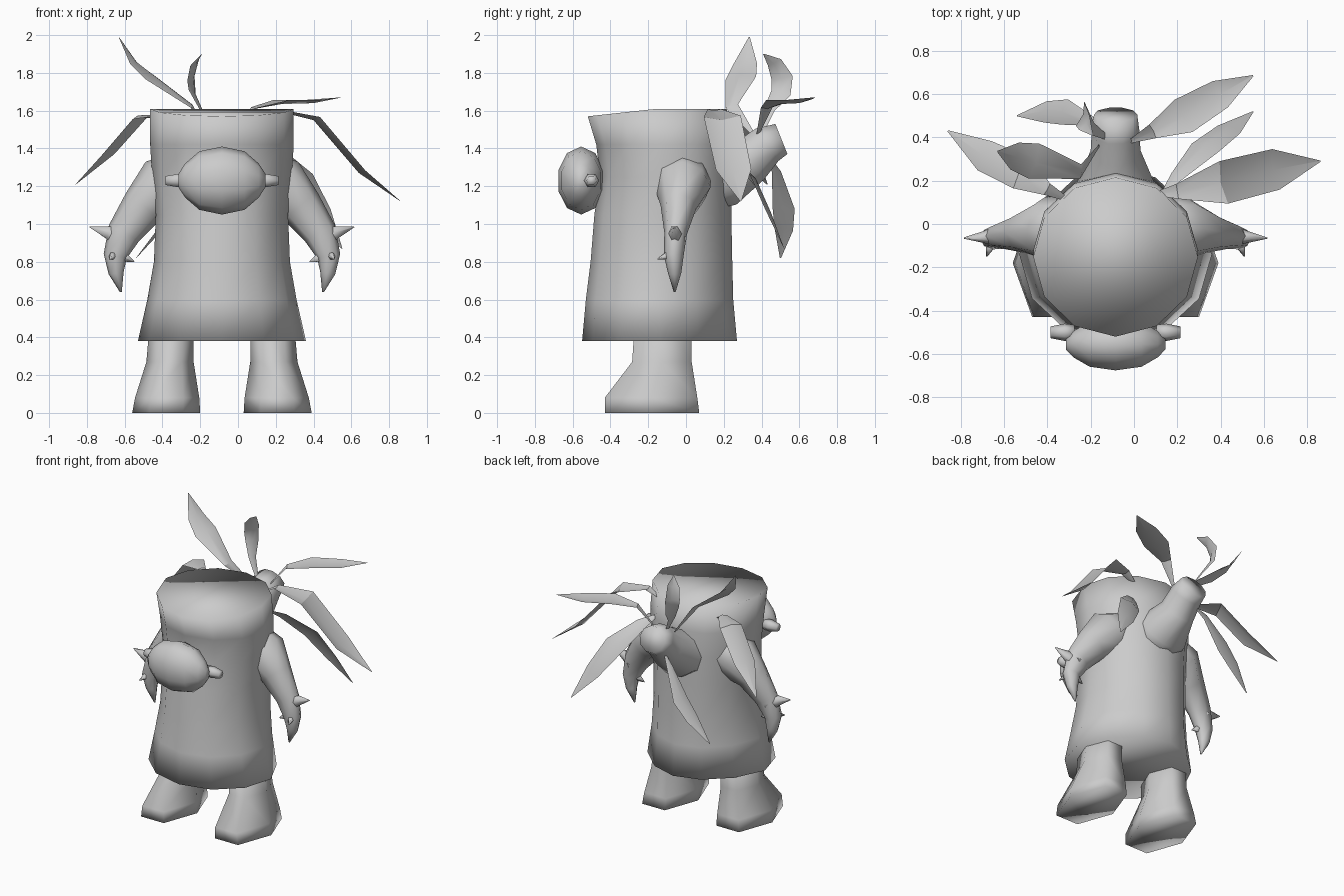
import bpy, math
from mathutils import Vector

if "Cube" in bpy.data.objects:
    bpy.data.objects.remove(bpy.data.objects["Cube"])

CX = -0.085  # mirror plane of the body
grey = bpy.data.materials.new("plain grey")
grey.diffuse_color = (0.6, 0.6, 0.6, 1)
grey.use_nodes = True
grey.node_tree.nodes["Principled BSDF"].inputs["Base Color"].default_value = grey.diffuse_color


def make(name, verts, faces, angle=180):
    me = bpy.data.meshes.new(name)
    me.from_pydata([tuple(v) for v in verts], [], faces)
    me.materials.append(grey)
    ob = bpy.data.objects.new(name, me)
    bpy.context.collection.objects.link(ob)
    bpy.context.view_layer.objects.active = ob
    ob.select_set(True)
    bpy.ops.object.mode_set(mode='EDIT')
    bpy.ops.mesh.select_all(action='SELECT')
    if name[:4] != "leaf":
        bpy.ops.mesh.normals_make_consistent(inside=False)
    bpy.ops.object.mode_set(mode='OBJECT')
    if angle >= 180:
        bpy.ops.object.shade_smooth()
    else:
        bpy.ops.object.shade_smooth_by_angle(angle=math.radians(angle))
    ob.select_set(False)
    return ob


def skin(name, rings, angle=180):
    """Join equal rings of points into a closed skin."""
    n = len(rings[0])
    verts = [v for r in rings for v in r]
    faces = [(i * n + j, i * n + (j + 1) % n, (i + 1) * n + (j + 1) % n, (i + 1) * n + j)
             for i in range(len(rings) - 1) for j in range(n)]
    faces += [tuple(range(n))[::-1], tuple(range(len(verts) - n, len(verts)))]
    return make(name, verts, faces, angle)


def tube(name, path, n=8, side=Vector((0, 1, 0)), angle=180):
    """Sweep ellipses along path; each entry is (point, radius along side, other radius)."""
    pts = [Vector(p[0]) for p in path]
    rings = []
    for i, (p, a, b) in enumerate(path):
        t = (pts[min(i + 1, len(pts) - 1)] - pts[max(i - 1, 0)]).normalized()
        u = (side - t * side.dot(t)).normalized()
        w = t.cross(u)
        rings.append([pts[i] + u * a * math.cos(k * math.tau / n) + w * b * math.sin(k * math.tau / n)
                      for k in range(n)])
    return skin(name, rings, angle)


def leaf(name, path, across):
    """Folded blade; path entries are (point, half width), across is the width direction."""
    across = Vector(across).normalized()
    verts, faces = [], []
    for i, (p, h) in enumerate(path):
        p = Vector(p)
        t = Vector(path[min(i + 1, len(path) - 1)][0]) - Vector(path[max(i - 1, 0)][0])
        t.normalize()
        u = (across - t * across.dot(t)).normalized()
        fold = t.cross(u) * h * 0.25
        verts += [p - u * h + fold, p, p + u * h + fold]
    for i in range(len(path) - 1):
        a = i * 3
        faces += [(a, a + 1, a + 4, a + 3), (a + 1, a + 2, a + 5, a + 4)]
    make(name, verts, faces, 30)


# trunk-shaped body: height, half width, front y, back y, narrowing of the back
N = 12
rings = []
for z, rx, y0, y1, nb in [(0.38, .445, -.55, .27, .2), (0.6, .395, -.53, .25, .14),
                          (0.8, .36, -.505, .245, .06), (1.05, .35, -.485, .24, 0),
                          (1.25, .37, -.455, .24, 0), (1.42, .38, -.475, .235, 0),
                          (1.59, .38, -.52, .215, 0)]:
    ring = []
    for k in range(N):
        a = k * math.tau / N
        y = (y0 + y1) / 2 + (y1 - y0) / 2 * math.sin(a)
        # top slopes down towards the front
        zz = min(1.61, 1.57 + (y + .52) * .11) if z > 1.5 else z
        ring.append((CX + rx * math.cos(a) * (1 - nb * max(0, math.sin(a))), y, zz))
    rings.append(ring)
skin("body", rings)

# branch stub on the back
tube("back_stub", [((CX, .04, 1.2), .2, .15), ((CX, .20, 1.25), .175, .17), ((CX, .34, 1.335), .115, .13),
                   ((CX, .43, 1.42), .11, .11), ((CX, .505, 1.45), .10, .09)], 10, Vector((1, 0, 0)))

for s, tag in ((-1, "left"), (1, "right")):
    def P(x, y, z):
        return (CX + s * x, y, z)
    # arm tapering to a pointed hand
    tube("arm_" + tag, [(P(.16, -.02, 1.28), .15, .13), (P(.31, -.02, 1.2), .15, .16),
                        (P(.42, -.04, 1.09), .095, .115), (P(.52, -.055, .95), .06, .09),
                        (P(.565, -.065, .83), .052, .062), (P(.56, -.06, .74), .035, .04),
                        (P(.535, -.06, .64), .005, .005)])
    # thorns on the elbow and hand
    tube("elbow_thorn_" + tag, [(P(.53, -.05, .92), .055, .07), (P(.60, -.06, .955), .03, .04),
                                (P(.70, -.065, .985), .003, .003)], 6)
    tube("thumb_thorn_" + tag, [(P(.55, -.06, .84), .03, .045), (P(.465, -.07, .80), .003, .003)], 6)
    tube("hand_thorn_" + tag, [(P(.57, -.08, .84), .03, .03), (P(.595, -.15, .815), .003, .003)], 6,
         Vector((1, 0, 0)))
    # six-sided leg widening into a foot with a toe at the front
    rings = []
    for z, x0, x1, y0, y1 in [(.5, .15, .38, -.27, .03), (.27, .15, .4, -.285, .03),
                              (.08, .12, .46, -.43, .06), (0, .115, .475, -.43, .07)]:
        ring = []
        for k in range(6):
            a = k * math.tau / 6
            ring.append(P((x0 + x1) / 2 + (x1 - x0) / 2 * math.cos(a),
                          (y0 + y1) / 2 + (y1 - y0) / 2 * math.sin(a) / math.sin(math.pi / 3), z))
        rings.append(ring)
    skin("leg_" + tag, rings)
    # small peg beside the nose
    tube("nose_peg_" + tag, [(P(.19, -.5, 1.23), .035, .035), (P(.235, -.5, 1.23), .04, .04),
                             (P(.30, -.5, 1.23), .027, .027)], 6)

# big round nose
prof = [(-.23, .2), (-.195, .5), (-.12, .86), (0, 1), (.12, .86), (.195, .5), (.23, .2)]
tube("nose", [((CX + x, -.555, 1.23), .18 * r, .127 * r) for x, r in prof], 10, Vector((0, 0, 1)))

# leaves growing from the back
leaf("leaf_top_left", [((-.16, .36, 1.47), .008), ((-.24, .24, 1.63), .035), ((-.45, .285, 1.79), .085),
                       ((-.54, .31, 1.86), .065), ((-.63, .335, 1.99), .003)], (.1, 1, .25))
leaf("leaf_top_curl", [((-.11, .39, 1.46), .008), ((-.19, .44, 1.61), .03), ((-.23, .50, 1.70), .055),
                       ((-.235, .505, 1.77), .06), ((-.22, .465, 1.85), .045), ((-.19, .41, 1.90), .003)],
     (.3, 1, -.1))
leaf("leaf_back_right", [((-.02, .38, 1.47), .008), ((.09, .43, 1.61), .035), ((.23, .50, 1.635), .085),
                         ((.40, .60, 1.64), .07), ((.55, .685, 1.67), .003)], (-.5, .85, 0))
leaf("leaf_low_right", [((.13, .14, 1.43), .008), ((.2, .23, 1.38), .04), ((.33, .37, 1.24), .075),
                        ((.44, .45, 1.06), .06), ((.55, .52, .87), .003)], (.6, -.4, .7))
leaf("leaf_long_right", [((.1, .14, 1.55), .008), ((.2, .15, 1.60), .035), ((.40, .19, 1.55), .1),
                         ((.64, .25, 1.27), .095), ((.86, .29, 1.12), .003)], (-.15, 1, 0))
leaf("leaf_long_left", [((-.3, .11, 1.50), .008), ((-.40, .16, 1.58), .03), ((-.53, .24, 1.575), .08),
                        ((-.70, .32, 1.38), .075), ((-.86, .43, 1.21), .003)], (.4, .9, 0))
leaf("leaf_hanging", [((-.15, .45, 1.34), .008), ((-.21, .48, 1.28), .025), ((-.33, .52, 1.09), .06),
                      ((-.42, .52, .98), .05), ((-.54, .50, .82), .003)], (.3, .9, .1))
